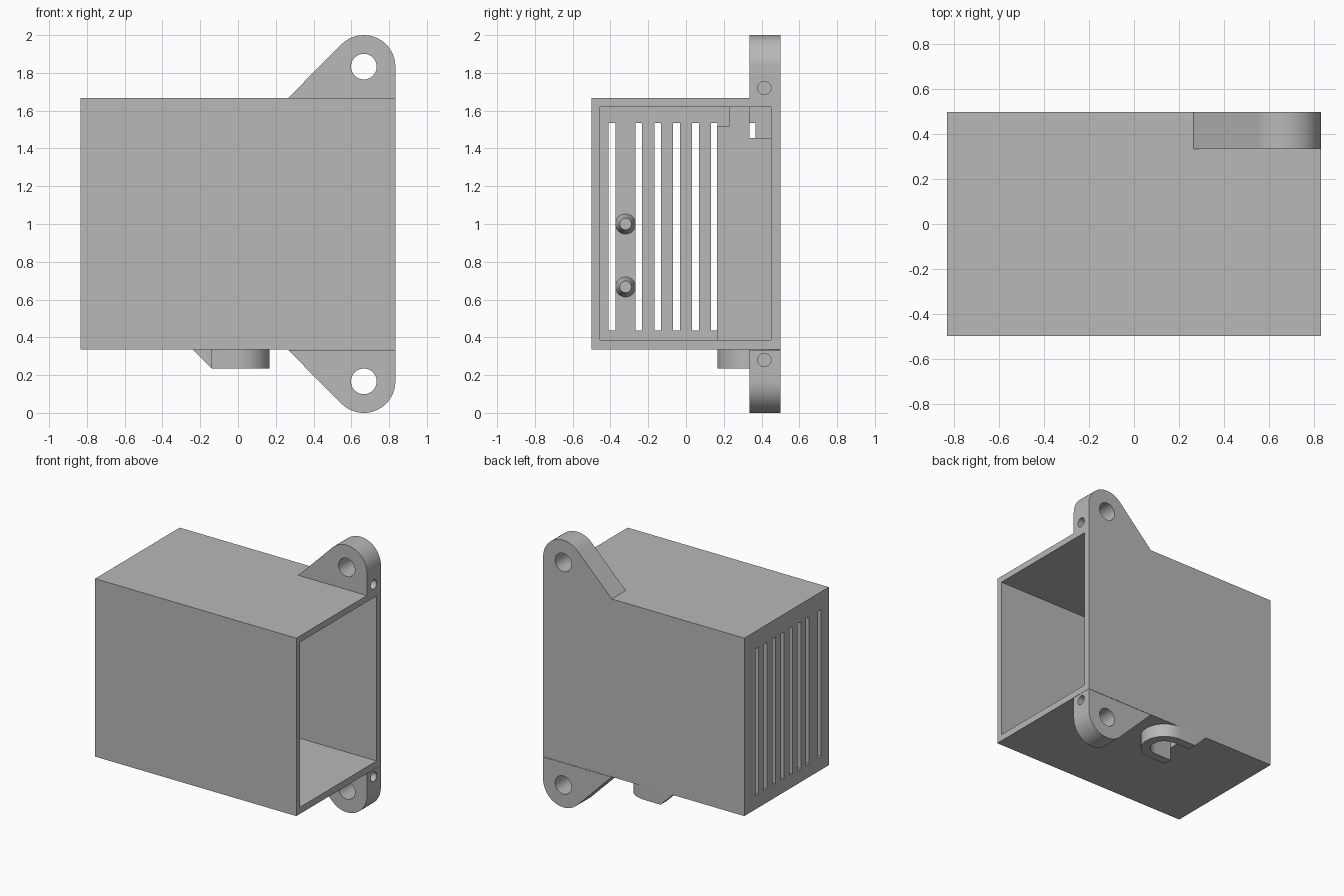
import bpy, bmesh, math
from mathutils import Vector

old = bpy.data.objects.get("Cube")
if old:
    bpy.data.objects.remove(old, do_unlink=True)

grey = bpy.data.materials.new("light_grey")
grey.use_nodes = True
grey.diffuse_color = (0.48, 0.48, 0.48, 1)
grey.node_tree.nodes["Principled BSDF"].inputs["Base Color"].default_value = (0.48, 0.48, 0.48, 1)


def finish(name, bm):
    bmesh.ops.recalc_face_normals(bm, faces=bm.faces)
    mesh = bpy.data.meshes.new(name)
    bm.to_mesh(mesh)
    bm.free()
    mesh.materials.append(grey)
    ob = bpy.data.objects.new(name, mesh)
    bpy.context.collection.objects.link(ob)
    return ob


def prism(name, points, offset):
    """Extrude a closed outline of 3D points along an offset."""
    bm = bmesh.new()
    face = bm.faces.new([bm.verts.new(p) for p in points])
    top = bmesh.ops.extrude_face_region(bm, geom=[face])
    verts = [v for v in top["geom"] if isinstance(v, bmesh.types.BMVert)]
    bmesh.ops.translate(bm, verts=verts, vec=Vector(offset))
    return finish(name, bm)


def box(name, x, y, z):
    outline = [(x[0], y[0], z[0]), (x[1], y[0], z[0]), (x[1], y[1], z[0]), (x[0], y[1], z[0])]
    return prism(name, outline, (0, 0, z[1] - z[0]))


def arc(cx, cy, r, start, end, n=24):
    steps = [math.radians(start + (end - start) * i / n) for i in range(n + 1)]
    return [(cx + r * math.cos(a), cy + r * math.sin(a)) for a in steps]


def cut(target, *cutters):
    """Subtract each cutter, then remove it."""
    for c in cutters:
        mod = target.modifiers.new("cut", "BOOLEAN")
        mod.operation = "DIFFERENCE"
        mod.solver = "EXACT"
        mod.object = c
        c.hide_render = True
        bpy.context.view_layer.objects.active = target
        bpy.ops.object.modifier_apply(modifier=mod.name)
        bpy.data.objects.remove(c, do_unlink=True)


def smooth(ob):
    bpy.ops.object.select_all(action="DESELECT")
    ob.select_set(True)
    bpy.context.view_layer.objects.active = ob
    bpy.ops.object.shade_smooth_by_angle(angle=math.radians(30))


LOW, HIGH = 0.335, 1.667      # housing floor and roof
END, BACK = 0.833, 0.5        # half length and half depth
INNER, OUTER = 0.1, 0.167     # cable hook radii
HOOK_Y = 0.333

# Open-ended housing with ventilation slots in the closed end
housing = box("housing", (-END, END), (-BACK, BACK), (LOW, HIGH))
cut(housing, box("cavity", (-0.78, 1), (-0.455, 0.45), (0.385, 1.62)))
for y in [-0.392] + [-0.25 + 0.1 * i for i in range(7)]:
    cut(housing, box("slot", (-1, -0.7), (y - 0.018, y + 0.018), (0.435, 1.535)))

# Cable opening through the floor, following the inside of the hook
opening = arc(0, HOOK_Y, INNER, -90, 90) + [(-0.14, HOOK_Y + INNER), (-0.14, HOOK_Y - INNER)]
cut(housing, prism("opening", [(x, y, 0.2) for x, y in opening], (0, 0, 0.3)))
smooth(housing)

# Mounting ears, one above and one below
for name, side in (("upper_ear", 1), ("lower_ear", -1)):
    def flip(z):
        return 1 + side * (z - 1)

    outline = [(0.265, HIGH), (END, HIGH)] + arc(0.666, 1.833, 0.167, 0, 135)
    ear = prism(name, [(x, BACK, flip(z)) for x, z in outline], (0, -0.165, 0))
    bolt = arc(0.666, 1.833, 0.068, 0, 352.5, 47)
    pin = arc(0.415, 1.72, 0.035, 0, 348.75, 31)
    cut(ear,
        prism("bolt_hole", [(x, 0.6, flip(z)) for x, z in bolt], (0, -0.4, 0)),
        prism("pin_hole", [(0.9, y, flip(z)) for y, z in pin], (-0.37, 0, 0)))
    smooth(ear)

# Hook under the floor: rounded end, two arms, sloped tip on the back arm
outline = ([(-0.14, HOOK_Y - OUTER)] + arc(0, HOOK_Y, OUTER, -90, 90)
           + [(-0.24, HOOK_Y + OUTER), (-0.24, HOOK_Y + INNER)]
           + arc(0, HOOK_Y, INNER, 90, -90) + [(-0.14, HOOK_Y - INNER)])
hook = prism("cable_hook", [(x, y, 0.235) for x, y in outline], (0, 0, 0.1))
tip = [(-0.24, 0.335), (-0.14, 0.235), (-0.14, 0.1), (-0.4, 0.1), (-0.4, 0.335)]
cut(hook, prism("tip_slope", [(x, 0.38, z) for x, z in tip], (0, 0.3, 0)))
smooth(hook)

# Inner cable compartment: long partition and its end wall
box("inner_partition", (-0.78, 0.0), (0.165, 0.23), (0.385, 1.52))
box("inner_end_wall", (-0.065, 0.0), (0.23, 0.335), (0.385, 1.62))
box("inner_end_step", (-0.065, 0.0), (0.335, 0.45), (0.385, 1.455))

# Tapered pegs on the inside of the closed end
for name, z in (("upper_peg", 1.0), ("lower_peg", 0.667)):
    bm = bmesh.new()
    bmesh.ops.create_cone(bm, cap_ends=True, segments=32, radius1=0.054, radius2=0.031, depth=0.08)
    peg = finish(name, bm)
    peg.rotation_euler.y = math.radians(90)
    peg.location = (-0.742, -0.32, z)
    smooth(peg)
